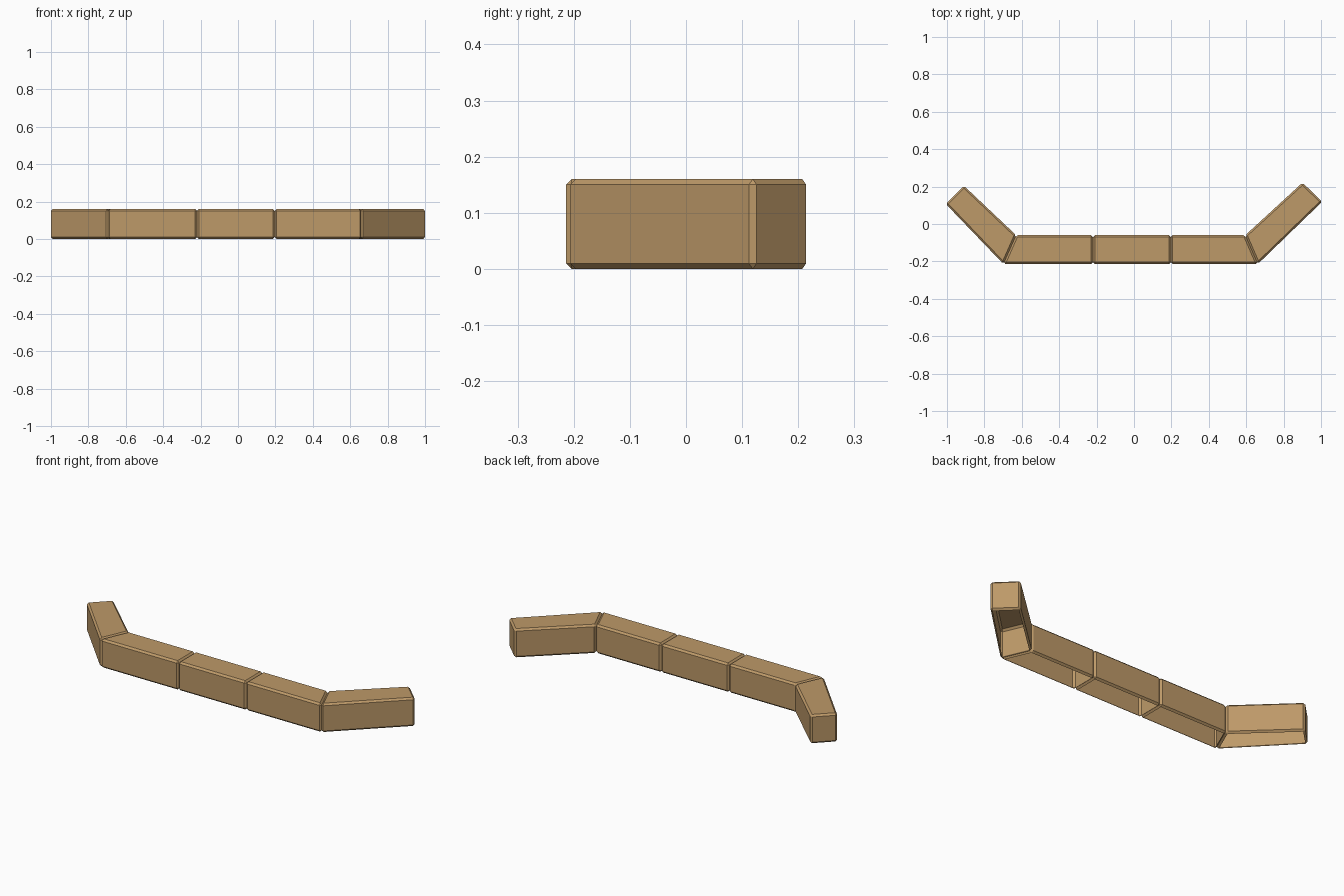
import bpy, bmesh

if "Cube" in bpy.data.objects:
    bpy.data.objects.remove(bpy.data.objects["Cube"])

HEIGHT = 0.16
CHAMFER = 0.01
FRONT, BACK = -0.214, -0.06

wood = bpy.data.materials.new("tan")
wood.diffuse_color = (0.51, 0.32, 0.14, 1)
wood.use_nodes = True
wood.node_tree.nodes["Principled BSDF"].inputs["Base Color"].default_value = wood.diffuse_color


def block(name, outline):
    """Chamfered prism over a footprint, open underneath."""
    bm = bmesh.new()
    base = bm.faces.new([bm.verts.new((x, y, 0)) for x, y in outline])
    top = bmesh.ops.extrude_face_region(bm, geom=[base], use_keep_orig=True)
    for v in top["geom"]:
        if isinstance(v, bmesh.types.BMVert):
            v.co.z = HEIGHT
    bmesh.ops.recalc_face_normals(bm, faces=bm.faces[:])
    bmesh.ops.bevel(bm, geom=bm.edges[:], offset=CHAMFER, offset_type='OFFSET',
                    segments=1, profile=0.5, affect='EDGES')
    bmesh.ops.recalc_face_normals(bm, faces=bm.faces[:])
    # hollow underside
    bottom = [f for f in bm.faces if f.calc_center_median().z < 1e-4]
    bmesh.ops.delete(bm, geom=bottom, context='FACES')
    mesh = bpy.data.meshes.new(name)
    bm.to_mesh(mesh)
    bm.free()
    mesh.materials.append(wood)
    ob = bpy.data.objects.new(name, mesh)
    bpy.context.collection.objects.link(ob)


# Cross lines between neighbouring blocks: (front point, back point)
cuts = [
    ((-1.006, 0.107), (-0.909, 0.204)),
    ((-0.698, FRONT), (-0.630, BACK)),
    ((-0.219, FRONT), (-0.219, BACK)),
    ((0.197, FRONT), (0.197, BACK)),
    ((0.662, FRONT), (0.595, BACK)),
    ((1.006, 0.119), (0.901, 0.221)),
]
names = ["left_wing", "left_block", "middle_block", "right_block", "right_wing"]

for name, (f0, b0), (f1, b1) in zip(names, cuts, cuts[1:]):
    block(name, [f0, f1, b1, b0])
